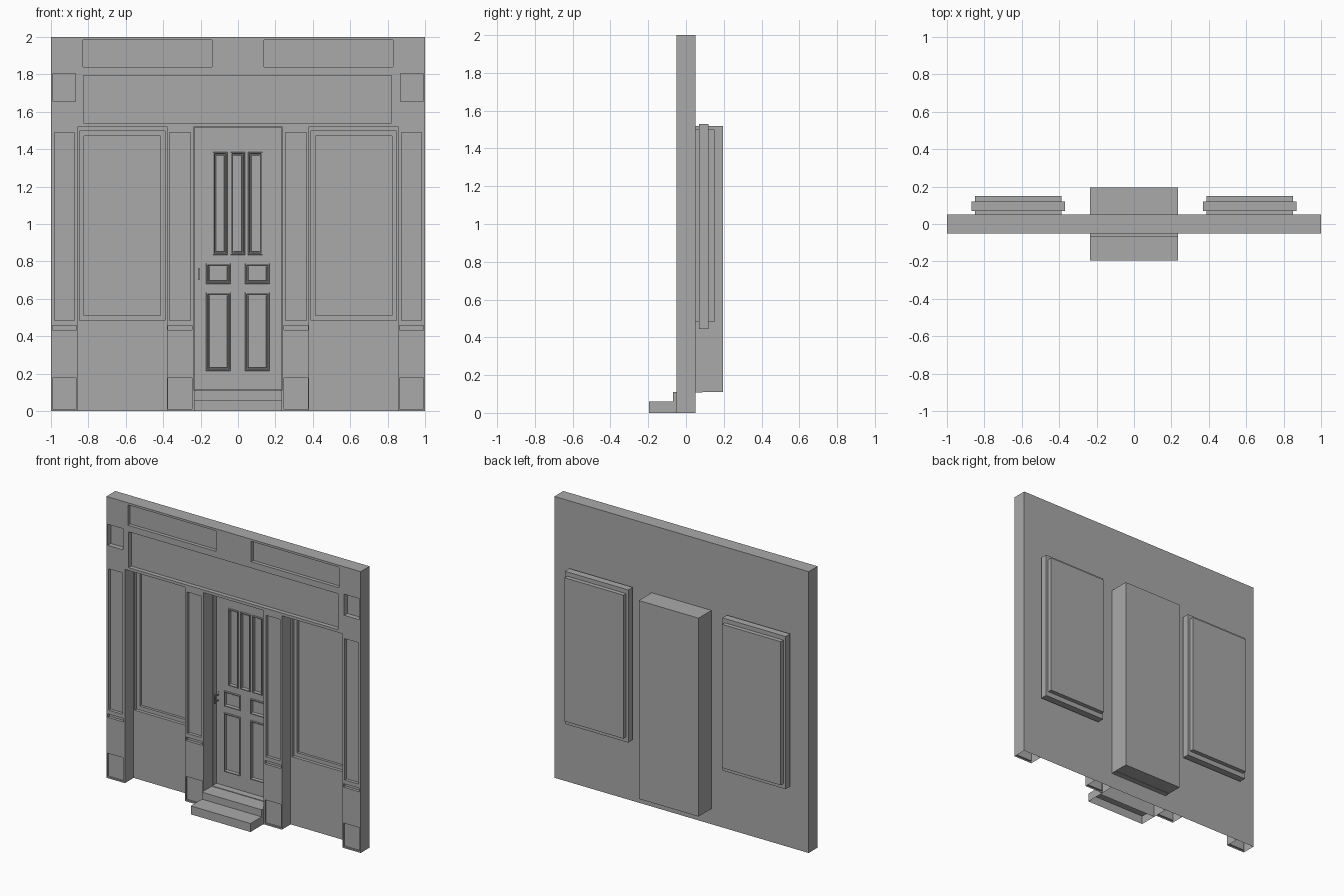
import bpy
import bmesh

cube = bpy.data.objects.get("Cube")
if cube:
    bpy.data.objects.remove(cube, do_unlink=True)

# One plain grey for the whole shopfront
grey = bpy.data.materials.new("plain_grey")
grey.use_nodes = True
COLOR = (0.4, 0.4, 0.4, 1)
grey.diffuse_color = COLOR
grey.node_tree.nodes["Principled BSDF"].inputs["Base Color"].default_value = COLOR


def add_mesh(name, bm):
    mesh = bpy.data.meshes.new(name)
    bm.to_mesh(mesh)
    bm.free()
    mesh.materials.append(grey)
    obj = bpy.data.objects.new(name, mesh)
    bpy.context.scene.collection.objects.link(obj)
    return obj


def box(name, x, y, z):
    """Box from three (low, high) ranges."""
    bm = bmesh.new()
    bmesh.ops.create_cube(bm, size=1)
    for v in bm.verts:
        for i, (low, high) in enumerate((x, y, z)):
            v.co[i] = high if v.co[i] > 0 else low
    return add_mesh(name, bm)


def cut(obj, holes):
    """Subtract a list of (x, y, z) ranges, then bake the result."""
    cutters = []
    for hole in holes:
        cutter = box("cutter", *hole)
        cutter.hide_render = True
        cutters.append(cutter)
        mod = obj.modifiers.new("cut", "BOOLEAN")
        mod.operation = "DIFFERENCE"
        mod.solver = "EXACT"
        mod.object = cutter
    bpy.context.view_layer.update()
    graph = bpy.context.evaluated_depsgraph_get()
    mesh = bpy.data.meshes.new_from_object(obj.evaluated_get(graph))
    obj.modifiers.clear()
    obj.data = mesh
    for cutter in cutters:
        bpy.data.objects.remove(cutter, do_unlink=True)


def open_bottom(obj):
    """Leave the part hollow underneath."""
    bm = bmesh.new()
    bm.from_mesh(obj.data)
    faces = [f for f in bm.faces if all(abs(v.co.z) < 1e-4 for v in f.verts)]
    bmesh.ops.delete(bm, geom=faces, context="FACES")
    bm.to_mesh(obj.data)
    bm.free()


def shrink(span, d):
    return span[0] + d, span[1] - d


def mirrored(span):
    return -span[1], -span[0]


def moulding(name, x, z, y, profile):
    """Nested rectangular loops (inset, offset in y), closed by a flat panel."""
    bm = bmesh.new()
    previous = None
    for inset, dy in profile:
        (x0, x1), (z0, z1) = shrink(x, inset), shrink(z, inset)
        loop = [bm.verts.new((px, y + dy, pz))
                for px, pz in ((x0, z0), (x1, z0), (x1, z1), (x0, z1))]
        if previous:
            for i in range(4):
                j = (i + 1) % 4
                bm.faces.new((previous[i], previous[j], loop[j], loop[i]))
        previous = loop
    bm.faces.new(previous)
    return add_mesh(name, bm)


FRONT, BACK = -0.05, 0.05
OUT = -0.2

# Wall: bays and door recess, window openings, sunk panels
bay_x, window_x, frame_x = (-0.855, -0.38), (-0.85, -0.388), (-0.868, -0.37)
window_z, frame_z = (0.48, 1.5), (0.445, 1.53)
door_x, door_z = (-0.235, 0.235), (0.11, 1.52)

holes = [(door_x, (OUT, 0.049), (-0.1, 1.52)),
         (shrink(door_x, 0.003), (OUT, 0.1), shrink(door_z, 0.003)),
         ((-0.825, 0.82), (OUT, FRONT + 0.03), (1.54, 1.795))]
for side in (lambda s: s, mirrored):
    holes += [(side(bay_x), (OUT, 0.049), (-0.1, 1.52)),
              (side(shrink(window_x, 0.002)), (OUT, 0.1), shrink(window_z, 0.002))]
    sunk = [((-0.83, -0.138), (1.84, 1.985), 0.025),
            ((-0.99, -0.87), (1.655, 1.805), 0.035)]
    for edge, other in ((-0.995, -0.86), (-0.378, -0.242)):
        post = (edge, other)
        sunk += [(shrink(post, 0.013), (0.485, 1.49), 0.022),
                 (shrink(post, 0.004), (0.432, 0.457), 0.02),
                 (shrink(post, 0.004), (0.01, 0.177), 0.012)]
    holes += [(side(x), (OUT, FRONT + depth), z) for x, z, depth in sunk]

wall = box("wall", (-1, 1), (FRONT, BACK), (0, 2))
cut(wall, holes)
open_bottom(wall)

# Windows: a broad frame around a deeper pane box, both hollowed from the front
for label, side in (("right", lambda s: s), ("left", mirrored)):
    wx, fx = side(window_x), side(frame_x)
    pockets = [(shrink(wx, 0.003), (OUT, 0.072), shrink(window_z, 0.003)),
               (shrink(wx, 0.027), (OUT, 0.09), shrink(window_z, 0.03))]
    frame = box(label + "_window_frame", fx, (0.07, 0.12), frame_z)
    cut(frame, pockets)
    pane = box(label + "_window_pane", wx, (0.0495, 0.15), window_z)
    cut(pane, pockets)

# Door casing with a recessed door face and openings for the door panels
FACE = 0.088
panels = [((-0.135, -0.056), (0.835, 1.385)), ((-0.041, 0.038), (0.835, 1.385)),
          ((0.053, 0.132), (0.835, 1.385))]
for x in ((-0.17, -0.04), (0.038, 0.168)):
    panels += [(x, (0.68, 0.79)), (x, (0.215, 0.635))]

casing = box("door_casing", door_x, (0.0495, 0.195), door_z)
cut(casing, [(shrink(door_x, 0.003), (OUT, FACE), shrink(door_z, 0.003))]
    + [(shrink(x, 0.006), (OUT, FACE + 0.025), shrink(z, 0.006)) for x, z in panels])
for i, (x, z) in enumerate(panels):
    moulding("door_panel_%d" % (i + 1), x, z, FACE,
             ((0, 0), (0.002, -0.008), (0.008, -0.008), (0.011, 0.012),
              (0.016, 0.012), (0.018, 0.008)))

# Door handle: back plate, two stubs and a grip
box("handle_plate", (-0.216, -0.206), (FACE - 0.004, FACE), (0.695, 0.77))
for label, z in (("lower", 0.71), ("upper", 0.75)):
    box(label + "_handle_stub", (-0.214, -0.208), (FACE - 0.04, FACE), (z, z + 0.006))
box("handle_grip", (-0.215, -0.207), (FACE - 0.046, FACE - 0.038), (0.7, 0.765))

# Steps, hollow underneath
lower = box("lower_step", door_x, (-0.195, -0.07), (0, 0.06))
upper = box("upper_step", door_x, (-0.07, 0.0485), (0, 0.11))
for step in (lower, upper):
    open_bottom(step)
# Door threshold continuing the upper tread
box("threshold", shrink(door_x, 0.004), (0.04, FACE), (0.108, 0.114))
